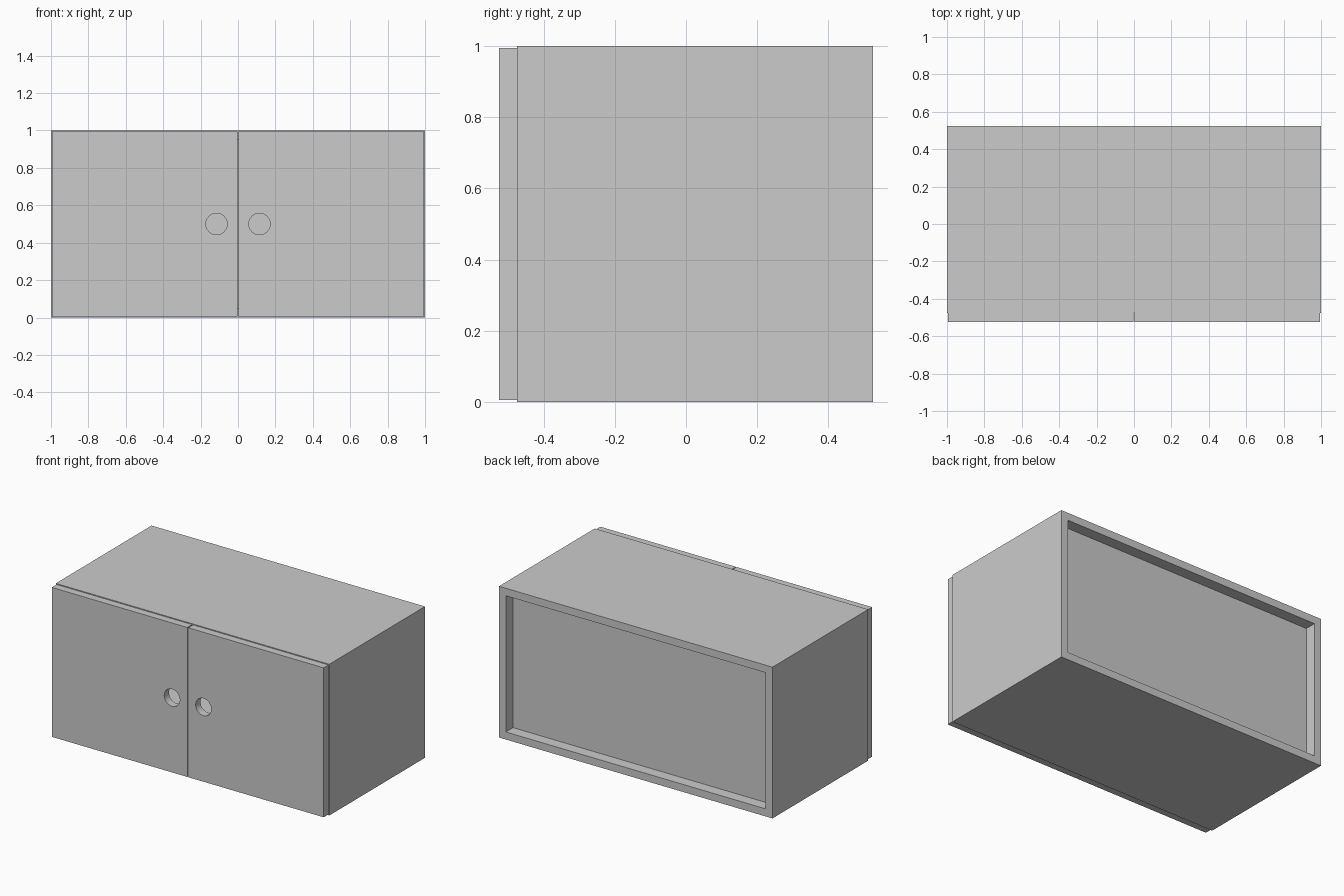
import bpy, bmesh

if "Cube" in bpy.data.objects:
    bpy.data.objects.remove(bpy.data.objects["Cube"])

W, H = 2.0, 1.0              # carcass width and height
Y0, Y1 = -0.475, 0.525       # carcass front and back
DOOR_FRONT = -0.525
T = 0.05                     # board thickness
INSET, GAP = 0.006, 0.003    # door reveal and half the gap between doors
HOLE_X, HOLE_R = 0.115, 0.057


def link(name, bm):
    bmesh.ops.recalc_face_normals(bm, faces=bm.faces)
    mesh = bpy.data.meshes.new(name)
    bm.to_mesh(mesh)
    bm.free()
    obj = bpy.data.objects.new(name, mesh)
    bpy.context.collection.objects.link(obj)
    return obj


def box(name, lo, hi):
    bm = bmesh.new()
    bmesh.ops.create_cube(bm, size=1)
    for v in bm.verts:
        v.co = [(a + b) / 2 + c * (b - a) for a, b, c in zip(lo, hi, v.co)]
    return link(name, bm)


# Carcass: a rectangular tube open at front and back
bm = bmesh.new()
rings = []
for inset, y in ((0, Y0), (0, Y1), (T, Y1), (T, Y0)):
    x, lo, hi = W / 2 - inset, inset, H - inset
    rings.append([bm.verts.new(p) for p in
                  ((-x, y, lo), (x, y, lo), (x, y, hi), (-x, y, hi))])
for i in range(4):
    a, b = rings[i], rings[(i + 1) % 4]
    for j in range(4):
        k = (j + 1) % 4
        bm.faces.new((a[j], a[k], b[k], b[j]))
link("carcass", bm)

# Back panel recessed into the carcass
box("back_panel", (-W / 2 + T, Y1 - 0.1, T), (W / 2 - T, Y1 - 0.075, H - T))

# Pair of doors with round finger holes
for side, s in (("left", -1), ("right", 1)):
    xs = sorted((s * GAP, s * (W / 2 - INSET)))
    door = box(side + "_door", (xs[0], DOOR_FRONT, INSET), (xs[1], Y0, H - INSET))
    bpy.ops.mesh.primitive_cylinder_add(
        vertices=48, radius=HOLE_R, depth=0.2,
        location=(s * HOLE_X, (DOOR_FRONT + Y0) / 2, H / 2), rotation=(1.5707963, 0, 0))
    cutter = bpy.context.object
    cutter.name = side + "_hole_cutter"
    cut = door.modifiers.new("finger_hole", 'BOOLEAN')
    cut.operation = 'DIFFERENCE'
    cut.solver = 'EXACT'
    cut.object = cutter
    # Apply the cut, then drop the cutter
    bpy.ops.object.select_all(action='DESELECT')
    door.select_set(True)
    bpy.context.view_layer.objects.active = door
    bpy.ops.object.modifier_apply(modifier=cut.name)
    bpy.data.objects.remove(cutter)
    bpy.ops.object.shade_smooth_by_angle()
